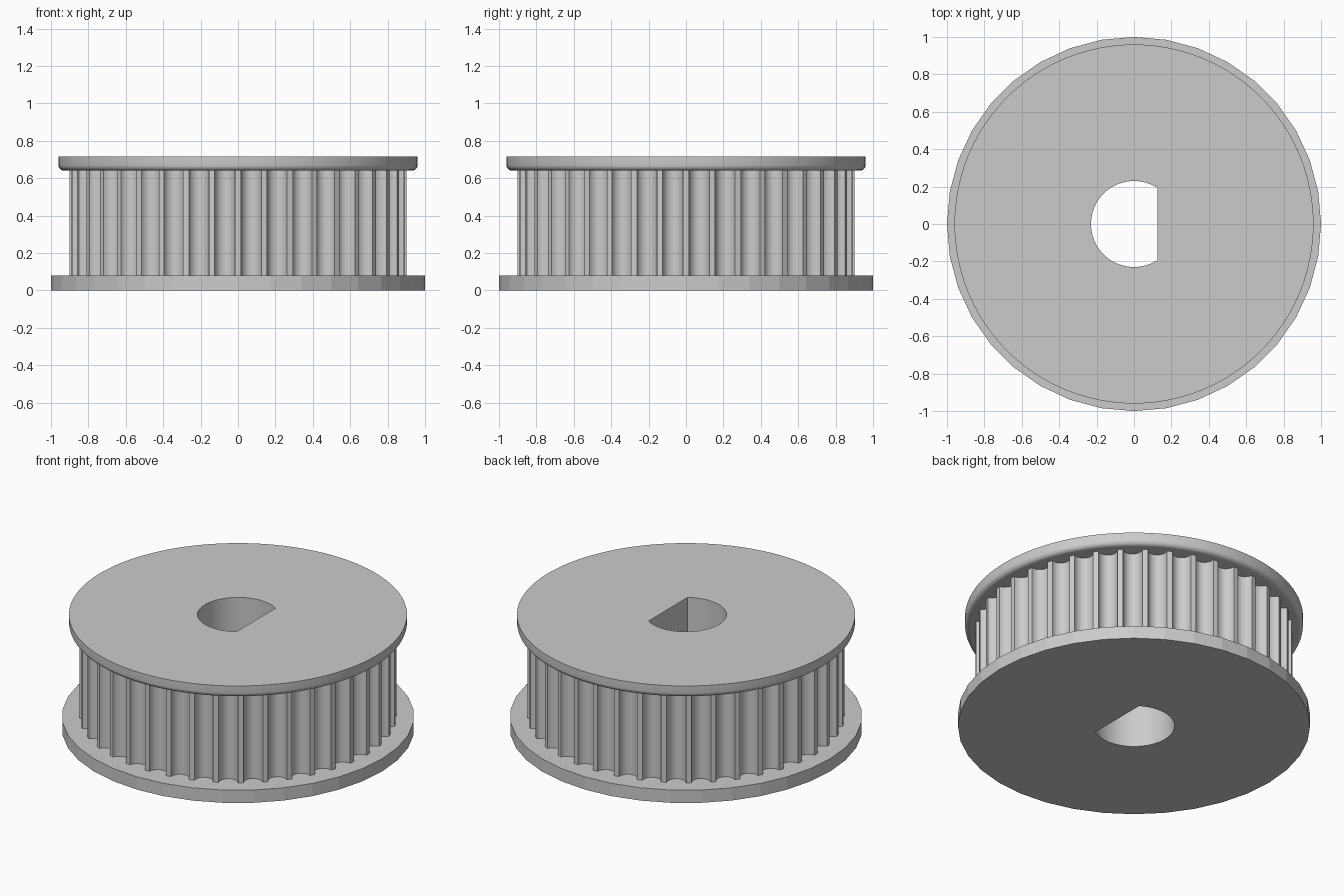
import bpy
import bmesh
from math import sin, cos, pi, sqrt, acos, radians

TEETH = 40
BORE, FLAT = 0.23, 0.125          # bore radius and distance to its flat side

if "Cube" in bpy.data.objects:
    bpy.data.objects.remove(bpy.data.objects["Cube"], do_unlink=True)

metal = bpy.data.materials.new("light grey metal")
metal.use_nodes = True
metal.diffuse_color = (0.6, 0.6, 0.6, 1)
metal.node_tree.nodes["Principled BSDF"].inputs["Base Color"].default_value = (0.6, 0.6, 0.6, 1)


def circle(radius, sides):
    return [(radius * cos(2 * pi * i / sides), radius * sin(2 * pi * i / sides))
            for i in range(sides)]


def d_bore(sides=56):
    """Round hole closed by a straight chord on the +x side."""
    start = acos(FLAT / BORE)
    sweep = 2 * (pi - start)
    return [(BORE * cos(start + sweep * i / sides), BORE * sin(start + sweep * i / sides))
            for i in range(sides + 1)]


def tooth_outline(tip=0.9, depth=0.055, half_gap=0.39, steps=12):
    """Rounded grooves separated by narrow tooth tips."""
    pitch = 2 * pi / TEETH
    points = []
    for t in range(TEETH):
        middle = (t + 0.5) * pitch
        for i in range(steps + 1):
            u = -cos(pi * i / steps)
            r = tip - depth * sqrt(max(0, 1 - u * u))
            a = middle + u * half_gap * pitch
            points.append((r * cos(a), r * sin(a)))
    return points


def wall(bm, low, high):
    n = len(low)
    for i in range(n):
        j = (i + 1) % n
        bm.faces.new((low[i], low[j], high[j], high[i]))


def bored_solid(name, rings, smooth_angle):
    """Stack outer rings of (outline, z), then cut the D bore through them."""
    bm = bmesh.new()
    outer = [[bm.verts.new((x, y, z)) for x, y in pts] for pts, z in rings]
    inner = [[bm.verts.new((x, y, z)) for x, y in d_bore()]
             for z in (rings[0][1], rings[-1][1])]
    for low, high in zip(outer, outer[1:]):
        wall(bm, low, high)
    wall(bm, *inner)
    # caps between outline and bore
    for loop_a, loop_b in ((outer[0], inner[0]), (outer[-1], inner[1])):
        edges = [bm.edges.get((lp[i - 1], lp[i]))
                 for lp in (loop_a, loop_b) for i in range(len(lp))]
        bmesh.ops.triangle_fill(bm, edges=edges, use_beauty=True)
    bmesh.ops.recalc_face_normals(bm, faces=bm.faces)
    mesh = bpy.data.meshes.new(name)
    bm.to_mesh(mesh)
    bm.free()
    mesh.materials.append(metal)
    obj = bpy.data.objects.new(name, mesh)
    bpy.context.collection.objects.link(obj)
    bpy.ops.object.select_all(action='DESELECT')
    obj.select_set(True)
    bpy.context.view_layer.objects.active = obj
    bpy.ops.object.shade_smooth_by_angle(angle=radians(smooth_angle))
    return obj


# Faceted lower flange
base = circle(1.0, 36)
bored_solid("lower_flange", [(base, 0), (base, 0.08)], 8)

# Toothed drum
teeth = tooth_outline()
bored_solid("toothed_drum", [(teeth, 0.08), (teeth, 0.64)], 35)

# Upper flange with a rounded lower rim
fillet = 0.03
rim = [(circle(0.96 - fillet * (1 - sin(a)), 96), 0.64 + fillet * (1 - cos(a)))
       for a in (pi / 2 * i / 6 for i in range(7))]
rim.append((circle(0.96, 96), 0.715))
bored_solid("upper_flange", rim, 35)
